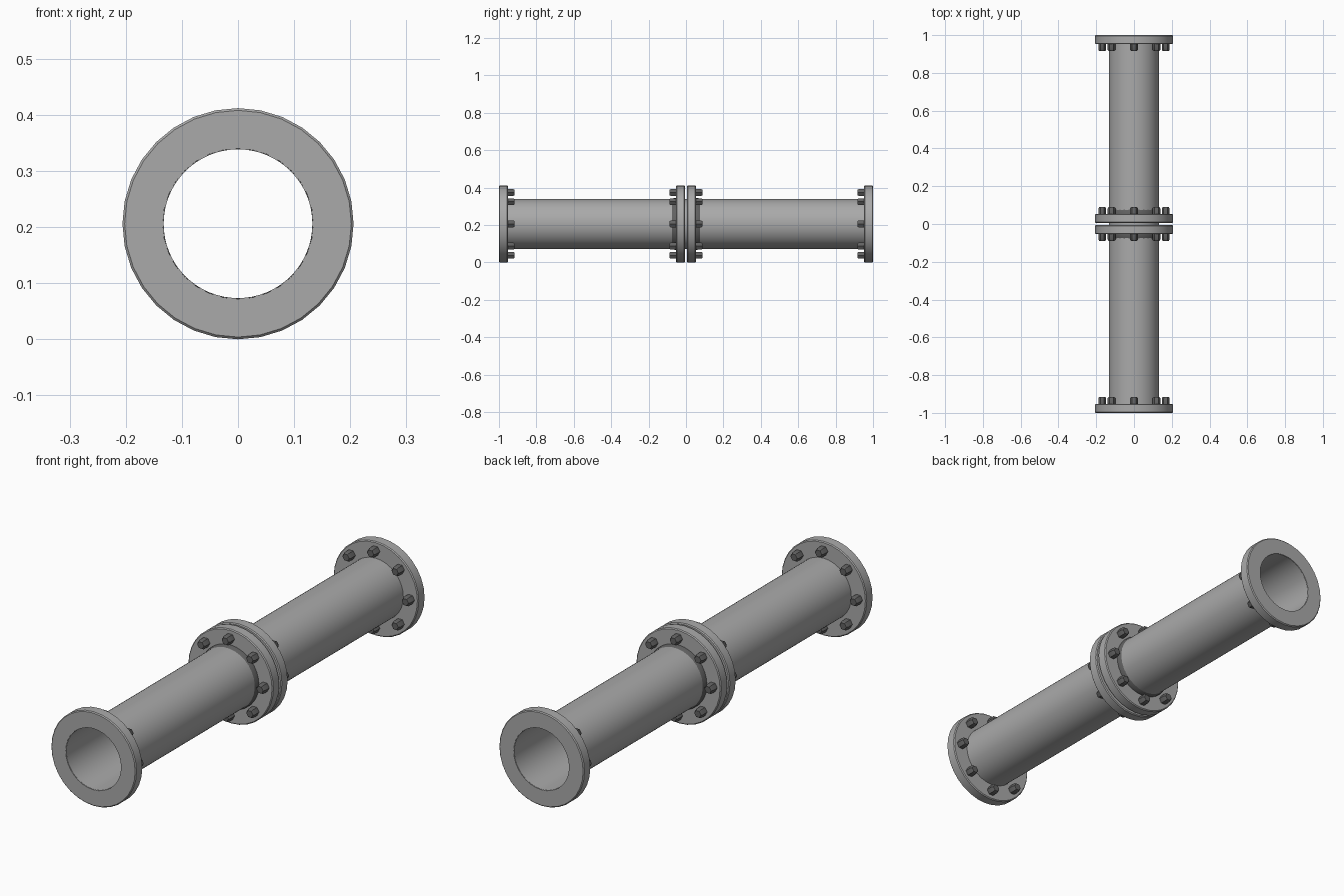
import bpy, bmesh, math
from mathutils import Matrix, Vector

if "Cube" in bpy.data.objects:
    bpy.data.objects.remove(bpy.data.objects["Cube"])

CZ = 0.206          # height of the pipe axis
R_FLANGE, R_BORE, R_PIPE = 0.206, 0.134, 0.1335


def material(name, v):
    m = bpy.data.materials.new(name)
    m.diffuse_color = (v, v, v, 1)
    m.use_nodes = True
    m.node_tree.nodes["Principled BSDF"].inputs["Base Color"].default_value = m.diffuse_color
    return m


STEEL = material("grey_steel", 0.40)
DARK = material("dark_steel", 0.12)


def finish(name, bm, mat):
    bmesh.ops.recalc_face_normals(bm, faces=bm.faces[:])
    me = bpy.data.meshes.new(name)
    bm.to_mesh(me)
    bm.free()
    me.materials.append(mat)
    ob = bpy.data.objects.new(name, me)
    bpy.context.collection.objects.link(ob)
    bpy.ops.object.select_all(action='DESELECT')
    ob.select_set(True)
    bpy.context.view_layer.objects.active = ob
    bpy.ops.object.shade_smooth_by_angle(angle=math.radians(35))
    return ob


def lathe(name, profile, mat, sides=32):
    """Revolve a closed (radius, y) profile around the pipe axis."""
    bm = bmesh.new()
    rings = []
    for i in range(sides):
        a = 2 * math.pi * i / sides
        rings.append([bm.verts.new((r * math.sin(a), y, CZ + r * math.cos(a)))
                      for r, y in profile])
    n = len(profile)
    for i in range(sides):
        p, q = rings[i], rings[(i + 1) % sides]
        for j in range(n):
            k = (j + 1) % n
            bm.faces.new((p[j], p[k], q[k], q[j]))
    return finish(name, bm, mat)


def flange(name, y0, y1):
    b = 0.004
    lathe(name, [(R_BORE, y0), (R_FLANGE - b, y0), (R_FLANGE, y0 + b),
                 (R_FLANGE, y1 - b), (R_FLANGE - b, y1), (R_BORE, y1)], STEEL)


def bolts(name, y, direction):
    """Circle of eight hexagonal heads with chamfered ends."""
    bm = bmesh.new()
    for i in range(8):
        a = math.pi / 4 * i
        centre = Vector((0.168 * math.sin(a), y, CZ + 0.168 * math.cos(a)))
        rings = []
        for r, d in ((0.021, -0.004), (0.021, 0.029), (0.016, 0.036)):
            rings.append([bm.verts.new(centre + Vector(
                (r * math.cos(t * math.pi / 3), direction * d,
                 r * math.sin(t * math.pi / 3)))) for t in range(6)])
        for p, q in zip(rings, rings[1:]):
            for t in range(6):
                u = (t + 1) % 6
                bm.faces.new((p[t], p[u], q[u], q[t]))
        bm.faces.new(rings[0])
        bm.faces.new(rings[-1])
    finish(name, bm, DARK)


# thin-walled pipe running the full length
lathe("pipe", [(R_PIPE, -0.998), (R_PIPE, 0.998),
               (R_PIPE - 0.001, 0.998), (R_PIPE - 0.001, -0.998)], STEEL, 64)

for s, side in ((-1, "front"), (1, "back")):
    # end flange and joint flange, each with bolts facing the pipe run
    flange(side + "_end_flange", *sorted((s * 1.0, s * 0.952)))
    flange(side + "_joint_flange", *sorted((s * 0.006, s * 0.053)))
    bolts(side + "_end_bolts", s * 0.952, -s)
    bolts(side + "_joint_bolts", s * 0.053, s)
    # small weld fillet against the joint flange
    lathe(side + "_weld", [(R_PIPE, s * 0.052), (0.139, s * 0.052),
                           (0.138, s * 0.064), (R_PIPE, s * 0.076)], DARK)
